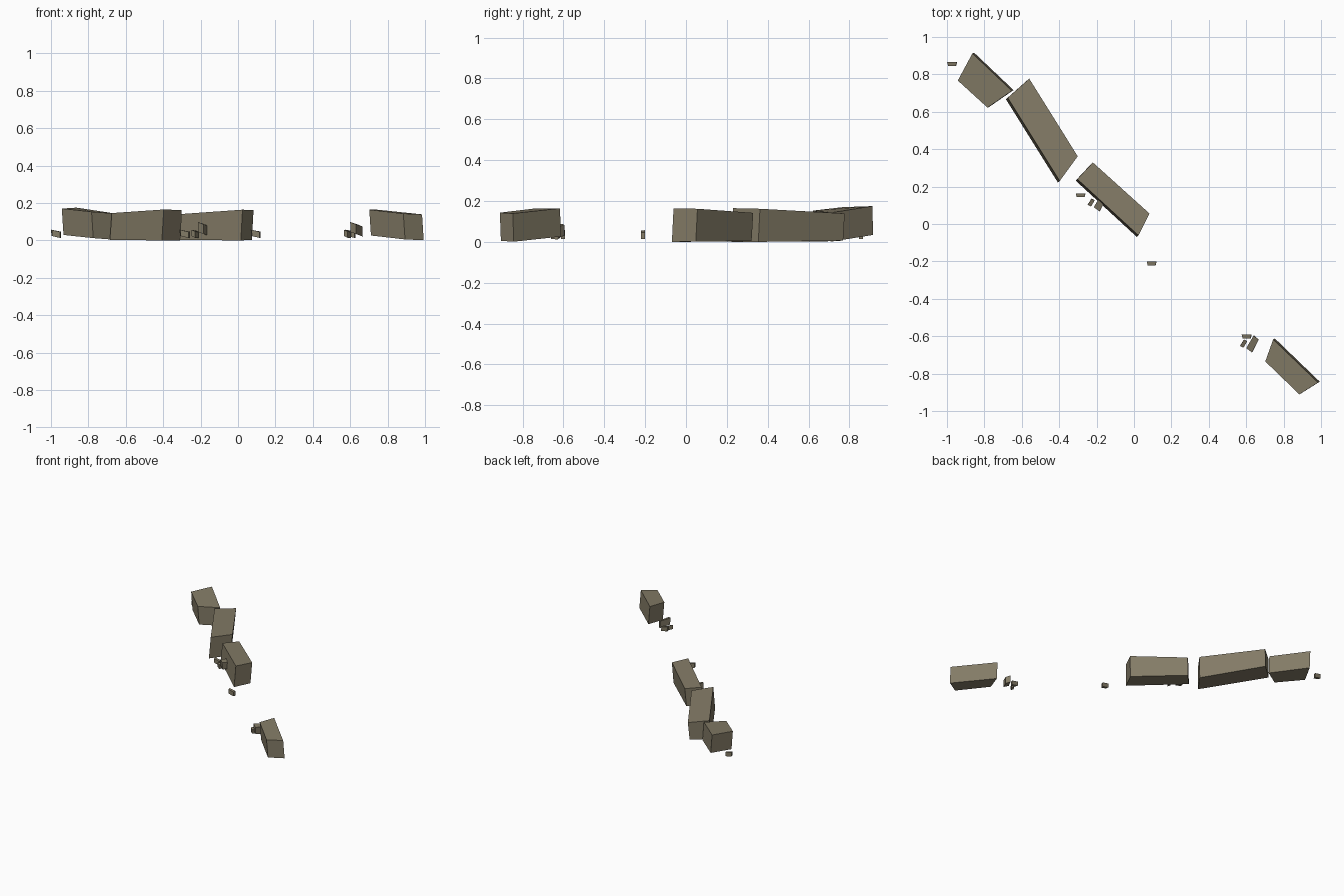
import bpy, bmesh

if "Cube" in bpy.data.objects:
    bpy.data.objects.remove(bpy.data.objects["Cube"])

stone = bpy.data.materials.new("weathered_olive_stone")
stone.diffuse_color = (0.23, 0.20, 0.135, 1)
stone.use_nodes = True
stone.node_tree.nodes["Principled BSDF"].inputs["Base Color"].default_value = stone.diffuse_color


def block(name, top, foot, shift, height=None):
    """Six-sided stone: four top corners (clockwise), a lean, and either
    a constant height or explicit foot levels."""
    bm = bmesh.new()
    t = [bm.verts.new(p) for p in top]
    b = []
    for i, (x, y, z) in enumerate(top):
        zb = z - height if height else foot[i]
        b.append(bm.verts.new((x + shift[0], y + shift[1], zb)))
    bm.faces.new(t)
    bm.faces.new(b)
    for i in range(4):
        j = (i + 1) % 4
        bm.faces.new((t[i], t[j], b[j], b[i]))
    bmesh.ops.recalc_face_normals(bm, faces=bm.faces)
    me = bpy.data.meshes.new(name)
    bm.to_mesh(me)
    bm.free()
    me.materials.append(stone)
    ob = bpy.data.objects.new(name, me)
    bpy.context.collection.objects.link(ob)


# Large wall stones: back left, back right, front right, front left
block("wall_stone_far_left",
      [(-.864, .912, .175), (-.653, .712, .143), (-.783, .622, .153), (-.942, .767, .170)],
      None, (.009, .004), .141)
block("wall_stone_left",
      [(-.560, .777, .139), (-.301, .362, .162), (-.397, .230, .165), (-.675, .675, .146)],
      (.006, 0, 0, .002), (-.010, -.008))
block("wall_stone_middle",
      [(-.220, .329, .142), (.083, .056, .162), (.024, -.061, .164), (-.303, .240, .141)],
      (.004, .002, 0, .002), (-.009, -.008))
block("wall_stone_right",
      [(.744, -.617, .164), (.984, -.848, .139), (.884, -.911, .143), (.702, -.735, .164)],
      None, (.009, .005), .138)

# Pebbles whose long side faces front
for i, (x, y) in enumerate([(-.973, .856), (-.286, .154), (.094, -.211), (.602, -.602)]):
    block(f"pebble_{i + 1}",
          [(x - .026, y + .010, .057), (x + .026, y + .010, .047),
           (x + .021, y - .010, .046), (x - .021, y - .010, .056)],
          None, (.001, 0), .033)

# Two rubble piles, each a small chip and a larger chunk
for name, ox, oy in (("middle", -.815, .754), ("right", 0, 0)):
    block(f"rubble_chip_{name}",
          [(.588 + ox, -.618 + oy, .053), (.605 + ox, -.628 + oy, .045),
           (.585 + ox, -.661 + oy, .047), (.567 + ox, -.652 + oy, .056)],
          None, (0, .001), .033)
    block(f"rubble_chunk_{name}",
          [(.640 + ox, -.596 + oy, .085), (.666 + ox, -.619 + oy, .074),
           (.631 + ox, -.687 + oy, .086), (.600 + ox, -.664 + oy, .098)],
          None, (.001, .001), .053)
